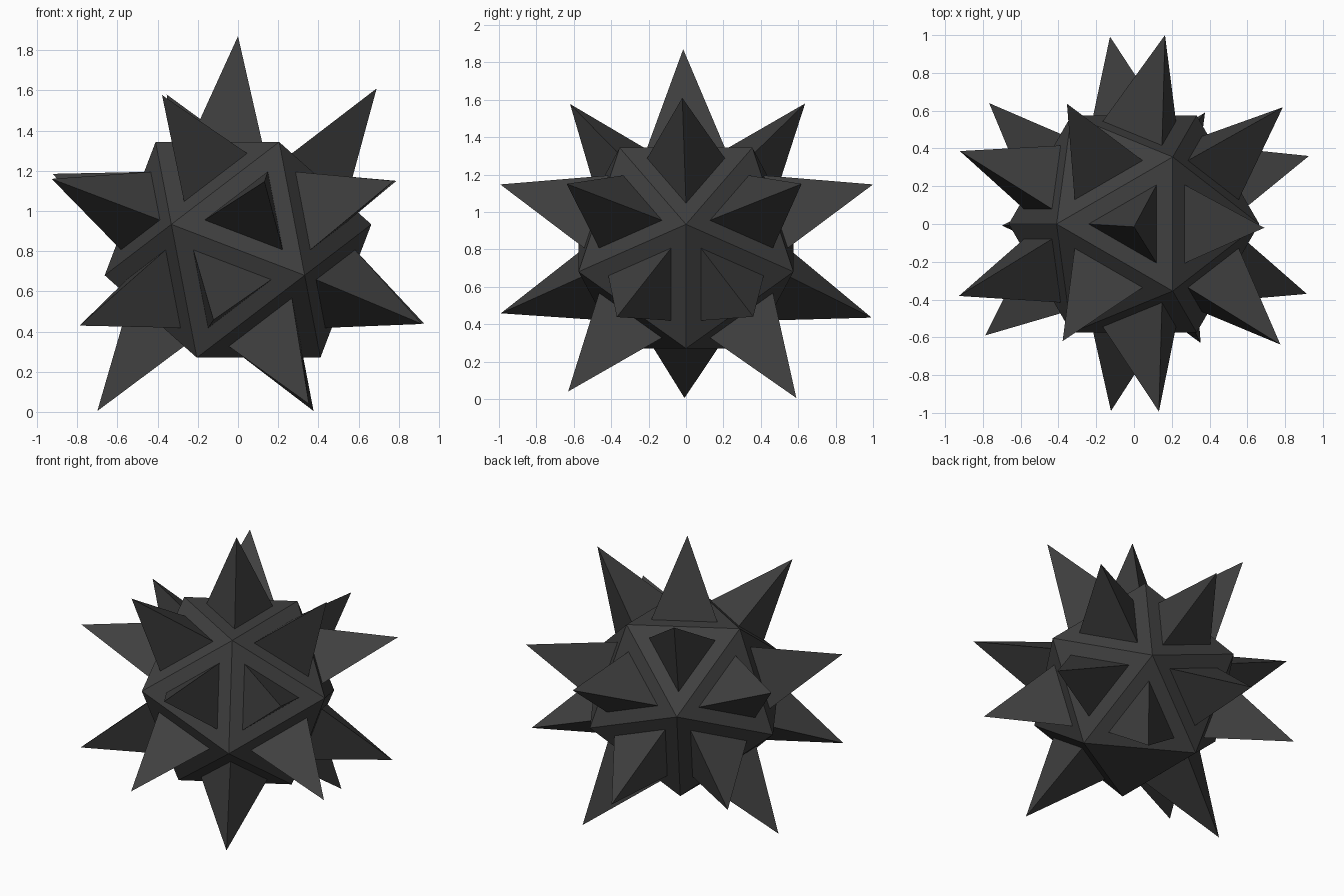
import bpy, bmesh
from math import cos, sin, radians, sqrt
from mathutils import Vector

if "Cube" in bpy.data.objects:
    bpy.data.objects.remove(bpy.data.objects["Cube"])

EDGE = 0.71
CZ = 0.807
PHI = (1 + sqrt(5)) / 2
INRADIUS = EDGE * PHI ** 2 / (2 * sqrt(3))
TOP_R = EDGE / sqrt(3)
center = Vector((0, 0, CZ))

# spike tips, slightly irregular: top, upper ring, two middle rings, lower ring
TIPS = [
    (0, -0.015, 1.87),
    (0.69, -0.02, 1.61), (-0.355, 0.637, 1.58), (-0.378, -0.62, 1.577),
    (-0.922, 0.386, 1.185), (-0.927, -0.381, 1.16), (0.788, 0.618, 1.15),
    (0.775, -0.638, 1.15), (0.164, 1.0, 1.147), (0.132, -0.993, 1.147),
    (0.926, 0.36, 0.44), (0.915, -0.37, 0.438), (-0.788, -0.59, 0.43),
    (-0.767, 0.64, 0.435), (-0.122, -0.99, 0.458), (-0.127, 0.992, 0.435),
    (-0.7, -0.008, 0.005), (0.376, 0.59, 0.005), (0.353, -0.63, 0.04),
]

bm = bmesh.new()

# icosahedral core, resting on one flat face
rings = [(180, TOP_R, INRADIUS), (0, TOP_R * PHI, INRADIUS / PHI ** 3),
         (180, TOP_R * PHI, -INRADIUS / PHI ** 3), (0, TOP_R, -INRADIUS)]
for start, r, z in rings:
    for i in range(3):
        a = radians(start + 120 * i)
        bm.verts.new((r * cos(a), r * sin(a), CZ + z))
bmesh.ops.convex_hull(bm, input=bm.verts[:])
bm.normal_update()

# inset every face except the bottom one, then pull a spike out of it
faces = [f for f in bm.faces if f.normal.z > -0.9]
bmesh.ops.inset_individual(bm, faces=faces, thickness=0.085, use_even_offset=True)
for f in faces:
    mid = (f.calc_center_median() - center).normalized()
    tip = max((Vector(t) for t in TIPS), key=lambda t: (t - center).normalized().dot(mid))
    poked = bmesh.ops.poke(bm, faces=[f])
    poked["verts"][0].co = tip
bmesh.ops.recalc_face_normals(bm, faces=bm.faces[:])

mesh = bpy.data.meshes.new("spiked_ball")
bm.to_mesh(mesh)
bm.free()
ball = bpy.data.objects.new("spiked_ball", mesh)
bpy.context.collection.objects.link(ball)

# dark iron colour
mat = bpy.data.materials.new("dark_iron")
mat.diffuse_color = (0.05, 0.05, 0.05, 1)
mat.use_nodes = True
mat.node_tree.nodes["Principled BSDF"].inputs["Base Color"].default_value = mat.diffuse_color
mesh.materials.append(mat)
